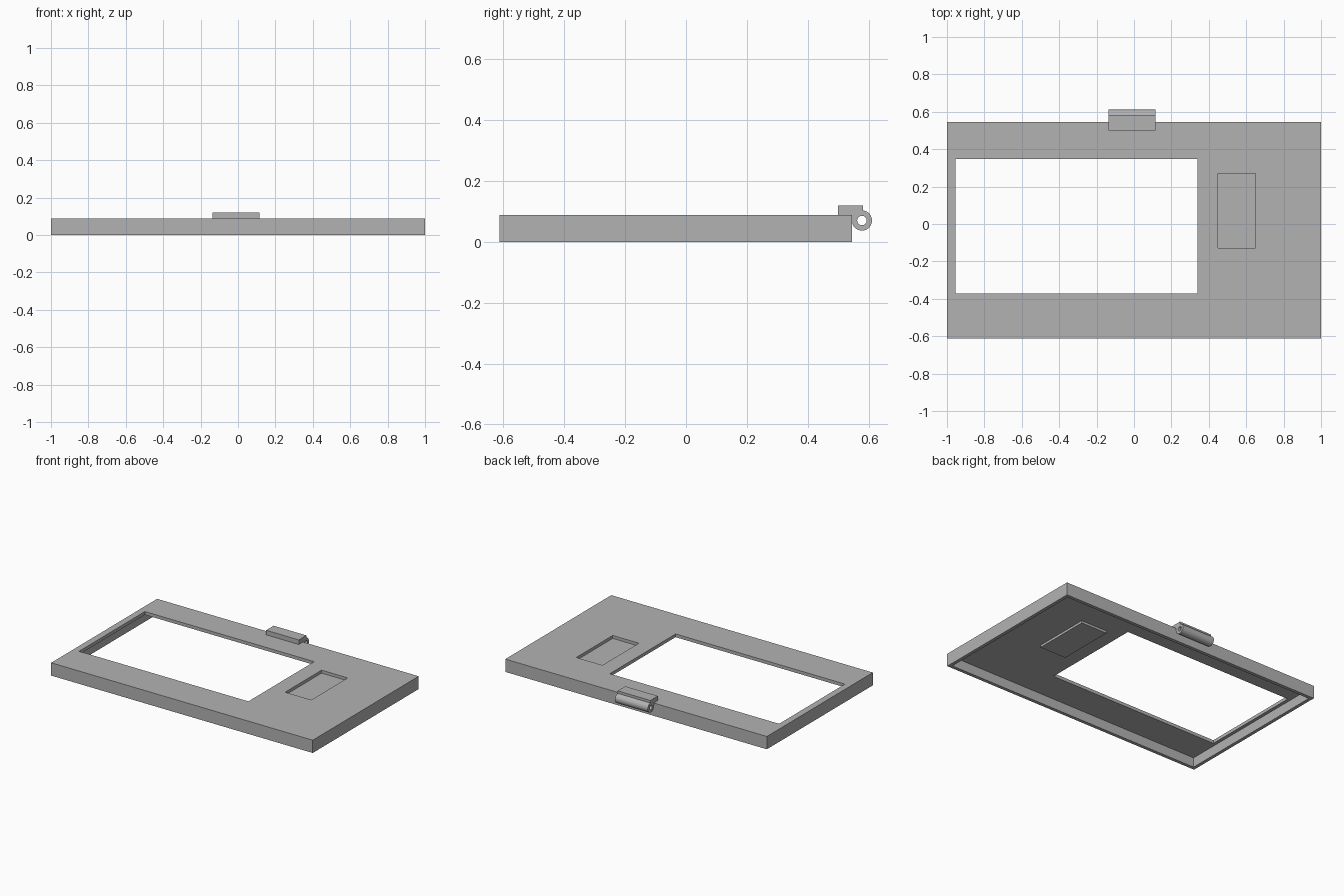
import bpy, math
from mathutils import Matrix

cube = bpy.data.objects.get("Cube")
if cube:
    bpy.data.objects.remove(cube, do_unlink=True)

grey = bpy.data.materials.new("plain grey")
grey.use_nodes = True
colour = (0.45, 0.45, 0.45, 1)
grey.diffuse_color = colour
grey.node_tree.nodes["Principled BSDF"].inputs["Base Color"].default_value = colour


def box(name, x, y, z):
    """Box given by its (low, high) range on each axis."""
    bpy.ops.mesh.primitive_cube_add(size=1)
    ob = bpy.context.object
    ob.name = name
    mid = [(a + b) / 2 for a, b in (x, y, z)]
    size = [b - a for a, b in (x, y, z)]
    ob.data.transform(Matrix.Translation(mid) @ Matrix.Diagonal((*size, 1)))
    ob.data.materials.append(grey)
    return ob


def combine(target, tool, operation):
    """Boolean the tool into the target, then drop the tool."""
    mod = target.modifiers.new(operation, 'BOOLEAN')
    mod.operation, mod.object, mod.solver = operation, tool, 'EXACT'
    bpy.context.view_layer.objects.active = target
    bpy.ops.object.modifier_apply(modifier=mod.name)
    bpy.data.objects.remove(tool, do_unlink=True)


# Lid: thin-walled shell, open underneath
front, back, top = -0.612, 0.545, 0.0885
ceiling, wall = 0.066, 0.023
lid = box("lid", (-1, 1), (front, back), (0, top))
combine(lid, box("cavity", (-1 + wall, 1 - wall), (front + wall, back - wall),
                 (-0.1, ceiling)), 'DIFFERENCE')

# Window opening
combine(lid, box("window_cut", (-0.955, 0.34), (-0.372, 0.347), (0.03, 0.2)), 'DIFFERENCE')

# Sunken pocket whose floor stands out below the ceiling
px, py = (0.45, 0.65), (-0.128, 0.27)
combine(lid, box("pocket_floor", px, py, (0.05, 0.076)), 'UNION')
combine(lid, box("pocket_cut", px, py, (0.068, 0.2)), 'DIFFERENCE')

# Hinge: side profile of block and barrel with a pin hole, extruded along x
cy, cz, radius, hole = 0.578, 0.07, 0.033, 0.0155


def arc(r, start, end, n):
    angles = [math.radians(start + (end - start) * i / n) for i in range(n + 1)]
    return [(cy + r * math.cos(a), cz + r * math.sin(a)) for a in angles]


barrel = arc(radius, 83, -180, 36)
outline = [(cy - radius, top), (0.5, top), (0.5, 0.12), (barrel[0][0], 0.12)] + barrel
curve = bpy.data.curves.new("hinge_profile", 'CURVE')
curve.dimensions, curve.fill_mode = '2D', 'BOTH'
curve.extrude = 0.125
for points in (outline, arc(hole, 0, 360, 32)[:-1]):
    spline = curve.splines.new('POLY')
    spline.points.add(len(points) - 1)
    for p, (y, z) in zip(spline.points, points):
        p.co = (y, z, 0, 1)
    spline.use_cyclic_u = True
hinge = bpy.data.objects.new("hinge", curve)
bpy.context.collection.objects.link(hinge)
hinge.matrix_world = Matrix(((0, 0, 1, -0.01), (1, 0, 0, 0), (0, 1, 0, 0), (0, 0, 0, 1)))
bpy.ops.object.select_all(action='DESELECT')
hinge.select_set(True)
bpy.context.view_layer.objects.active = hinge
bpy.ops.object.convert(target='MESH')
hinge = bpy.context.object
hinge.data.materials.clear()
hinge.data.materials.append(grey)

# Weld the extruded caps so the shading stays clean
bpy.ops.object.mode_set(mode='EDIT')
bpy.ops.mesh.select_all(action='SELECT')
bpy.ops.mesh.remove_doubles(threshold=0.0001)
bpy.ops.mesh.normals_make_consistent(inside=False)
bpy.ops.object.mode_set(mode='OBJECT')
bpy.ops.object.shade_smooth_by_angle(angle=math.radians(30))
